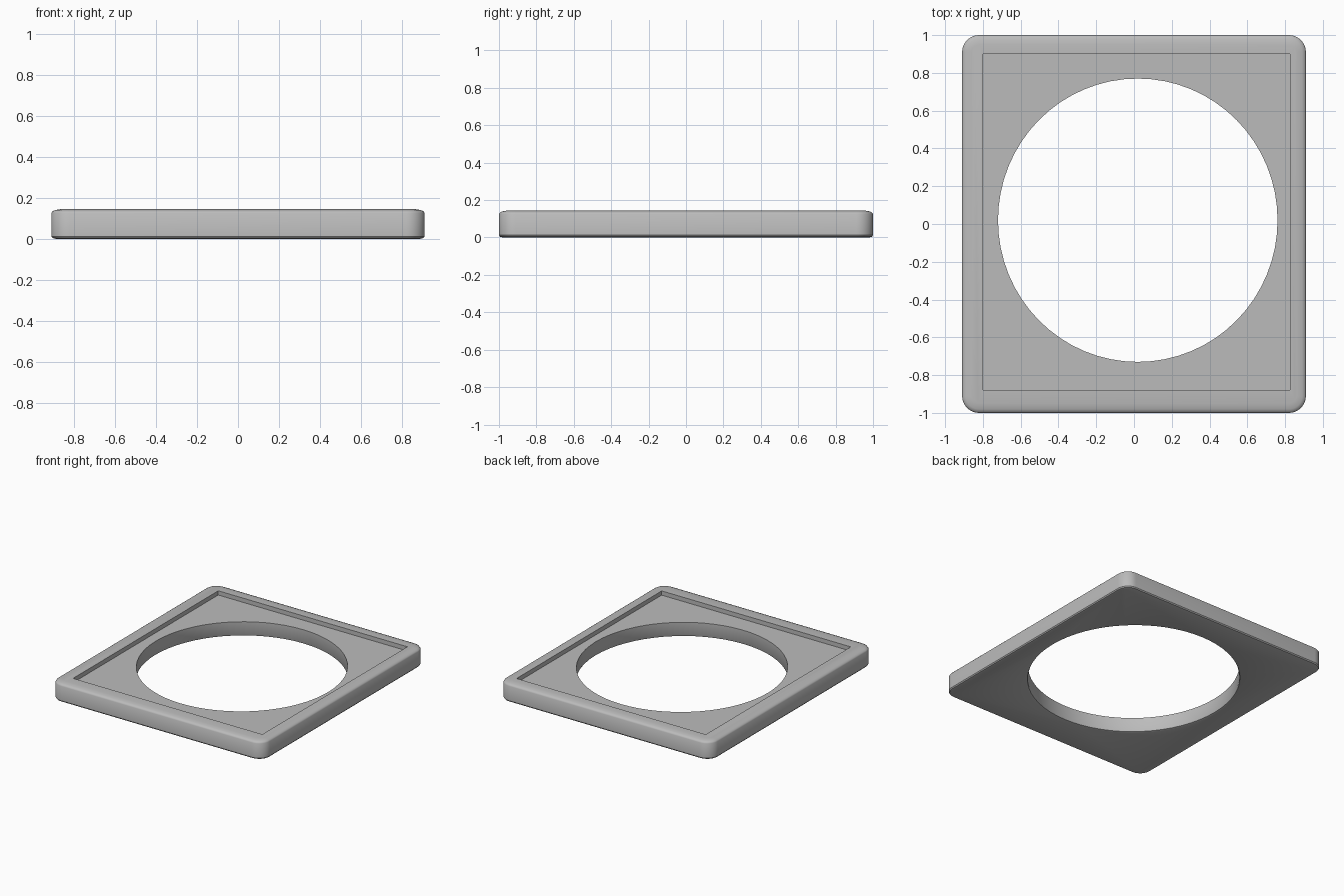
import bpy, bmesh, math

cube = bpy.data.objects.get("Cube")
if cube:
    bpy.data.objects.remove(cube, do_unlink=True)

grey = bpy.data.materials.new("mid_grey")
grey.use_nodes = True
GREY = (0.5, 0.5, 0.5, 1)
grey.diffuse_color = GREY
grey.node_tree.nodes["Principled BSDF"].inputs["Base Color"].default_value = GREY


def rounded_rect(hx, hy, r, steps=10):
    pts = []
    for q, (sx, sy) in enumerate([(1, 1), (-1, 1), (-1, -1), (1, -1)]):
        for i in range(steps + 1):
            a = (q + i / steps) * math.pi / 2
            pts.append((sx * (hx - r) + r * math.cos(a), sy * (hy - r) + r * math.sin(a)))
    return pts


def ellipse(rx, ry, n=64):
    angles = [2 * math.pi * i / n for i in range(n)]
    return [(rx * math.cos(a), ry * math.sin(a)) for a in angles]


def loft(name, rings, centre=(0, 0)):
    """Skin a stack of (outline, height) rings and cap both ends."""
    bm = bmesh.new()
    loops = [[bm.verts.new((x + centre[0], y + centre[1], z)) for x, y in pts]
             for pts, z in rings]
    for lo, hi in zip(loops, loops[1:]):
        n = len(lo)
        for i in range(n):
            j = (i + 1) % n
            bm.faces.new((lo[i], lo[j], hi[j], hi[i]))
    bm.faces.new(loops[0][::-1])
    bm.faces.new(loops[-1])
    mesh = bpy.data.meshes.new(name)
    bm.to_mesh(mesh)
    bm.free()
    mesh.materials.append(grey)
    obj = bpy.data.objects.new(name, mesh)
    bpy.context.collection.objects.link(obj)
    return obj


# Plate with rounded corners and softened rims, as (inset, height) steps
profile = [(0.02, 0), (0.006, 0.004), (0, 0.012), (0, 0.125),
           (0.006, 0.134), (0.02, 0.14), (0.05, 0.145)]
plate = loft("frame_plate", [(rounded_rect(0.91 - d, 1 - d, 0.09 - d), z) for d, z in profile])

# Shallow rectangular recess, slightly off centre
square = [(0.8125, 0.89), (-0.8125, 0.89), (-0.8125, -0.89), (0.8125, -0.89)]
recess = loft("recess_cutter", [(square, 0.112), (square, 0.3)], (0.0125, 0.01))

# Round opening with a small flare at the underside
hole = loft("opening_cutter", [(ellipse(0.74 + d, 0.75 + d), z) for d, z in
                               [(0.015, -0.1), (0.015, 0), (0.004, 0.004), (0, 0.012), (0, 0.3)]],
            (0.02, 0.02))

bpy.context.view_layer.objects.active = plate
for cutter in (recess, hole):
    cutter.hide_render = True
    cut = plate.modifiers.new(cutter.name, 'BOOLEAN')
    cut.operation = 'DIFFERENCE'
    cut.solver = 'EXACT'
    cut.object = cutter
    bpy.ops.object.modifier_apply(modifier=cut.name)
    bpy.data.objects.remove(cutter, do_unlink=True)

bpy.ops.object.select_all(action='DESELECT')
plate.select_set(True)
bpy.ops.object.shade_smooth_by_angle(angle=math.radians(35))
